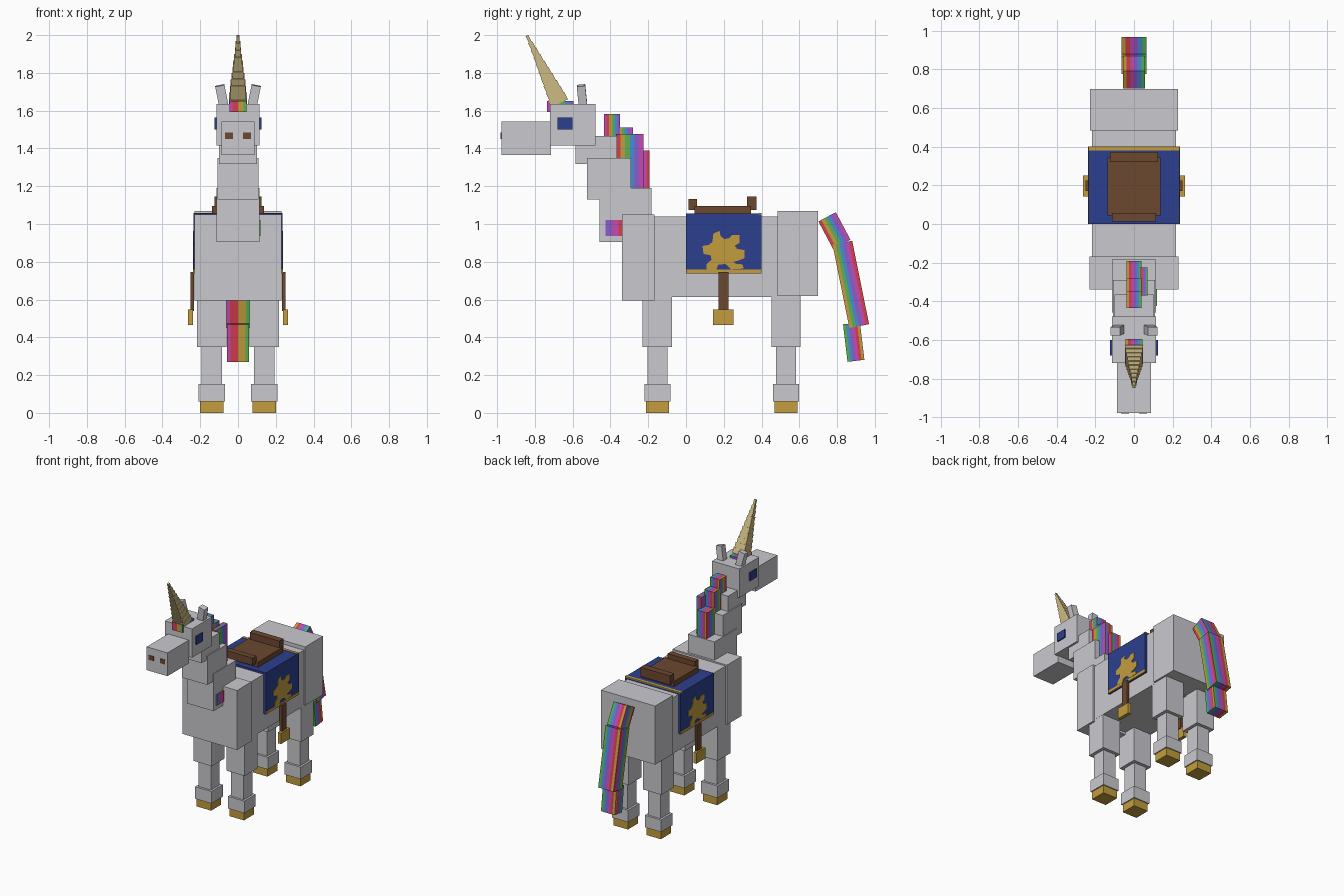
import bpy, bmesh, math
from mathutils import Vector, Matrix

cube = bpy.data.objects.get("Cube")
if cube:
    bpy.data.objects.remove(cube, do_unlink=True)


def material(name, rgb):
    lin = [((c / 255 + 0.055) / 1.055) ** 2.4 if c > 10 else c / 3294 for c in rgb]
    m = bpy.data.materials.new(name)
    m.use_nodes = True
    m.diffuse_color = (*lin, 1)
    bsdf = m.node_tree.nodes["Principled BSDF"]
    bsdf.inputs["Base Color"].default_value = (*lin, 1)
    bsdf.inputs["Roughness"].default_value = 0.8
    return m


COAT = material("pale grey", (202, 202, 207))
GOLD = material("gold", (196, 158, 62))
BLUE = material("royal blue", (44, 63, 142))
BROWN = material("leather brown", (108, 72, 48))
TAN = material("horn tan", (205, 187, 132))
RED = material("red", (214, 62, 76))
GREEN = material("green", (88, 178, 84))
SKY = material("sky blue", (72, 140, 212))
VIOLET = material("violet", (140, 92, 206))
PINK = material("magenta", (196, 76, 178))
RAINBOW = [GOLD, GREEN, SKY, VIOLET, PINK, RED]


def finish(name, bm, mats):
    bmesh.ops.recalc_face_normals(bm, faces=bm.faces)
    me = bpy.data.meshes.new(name)
    bm.to_mesh(me)
    bm.free()
    for m in mats:
        me.materials.append(m)
    ob = bpy.data.objects.new(name, me)
    bpy.context.collection.objects.link(ob)
    return ob


def add_box(bm, centre, size, rot=Matrix()):
    mat = Matrix.Translation(centre) @ rot @ Matrix.Diagonal((*size, 1))
    bmesh.ops.create_cube(bm, size=1, matrix=mat)


def box(name, x0, x1, y0, y1, z0, z1, mat):
    bm = bmesh.new()
    add_box(bm, ((x0 + x1) / 2, (y0 + y1) / 2, (z0 + z1) / 2), (x1 - x0, y1 - y0, z1 - z0))
    return finish(name, bm, [mat])


def sym(name, half, y0, y1, z0, z1, mat):
    return box(name, -half, half, y0, y1, z0, z1, mat)


def hair(name, centre, size, tilt=0.0, shift=0, front=None):
    """Box whose faces carry six rainbow stripes running down its length."""
    bm = bmesh.new()
    bmesh.ops.create_cube(bm, size=1)
    n = 6
    for axis in (0, 1):
        for i in range(1, n):
            co, no = Vector(), Vector()
            co[axis], no[axis] = i / n - 0.5, 1
            bmesh.ops.bisect_plane(bm, geom=bm.verts[:] + bm.edges[:] + bm.faces[:],
                                   plane_co=co, plane_no=no)
    bm.normal_update()
    for f in bm.faces:
        c, no = f.calc_center_median(), f.normal
        across = c.y if abs(no.x) > 0.5 else c.x
        i = min(n - 1, int((across + 0.5) * n))
        if no.y < -0.5:      # front: magenta on the right side to green on the left
            f.material_index = [4, 5, 5, 0, 0, 1][i]
        elif abs(no.x) > 0.5:
            f.material_index = (i + shift) % n
        else:                # back and ends
            f.material_index = [0, 5, 4, 3, 2, 1][i]
    m = Matrix.Translation(centre) @ Matrix.Rotation(tilt, 4, 'X') @ Matrix.Diagonal((*size, 1))
    bmesh.ops.transform(bm, matrix=m, verts=bm.verts)
    return finish(name, bm, RAINBOW)


def hair_span(name, x0, x1, y0, y1, z0, z1, shift=0):
    return hair(name, ((x0 + x1) / 2, (y0 + y1) / 2, (z0 + z1) / 2),
                (x1 - x0, y1 - y0, z1 - z0), 0, shift)


# Body
sym("chest", 0.23, -0.34, -0.167, 0.595, 1.05, COAT)
sym("barrel", 0.217, -0.17, 0.49, 0.613, 1.04, COAT)
sym("rump", 0.229, 0.485, 0.70, 0.62, 1.068, COAT)

# Neck and head
sym("neck_lower", 0.113, -0.457, -0.183, 0.905, 1.19, COAT)
sym("neck_middle", 0.108, -0.525, -0.29, 1.13, 1.35, COAT)
sym("neck_upper", 0.10, -0.585, -0.365, 1.318, 1.467, COAT)
sym("head", 0.115, -0.72, -0.48, 1.415, 1.635, COAT)
sym("muzzle", 0.088, -0.978, -0.715, 1.365, 1.543, COAT)

# Legs
for end, y in (("front", -0.152), ("back", 0.529)):
    for side, s in (("right", -1), ("left", 1)):
        for part, h, hy, z0, z1, mat in (("thigh", 0.077, 0.077, 0.35, 0.64, COAT),
                                         ("shin", 0.053, 0.053, 0.14, 0.36, COAT),
                                         ("fetlock", 0.069, 0.069, 0.06, 0.152, COAT),
                                         ("hoof", 0.061, 0.061, 0.0, 0.061, GOLD)):
            x = s * 0.139
            box(f"{end}_{side}_{part}", x - h, x + h, y - hy, y + hy, z0, z1, mat)

# Paired face details and stirrups
for side, s in (("right", -1), ("left", 1)):
    def pair(name, a, b, *rest):
        box(f"{side}_{name}", min(s * a, s * b), max(s * a, s * b), *rest)
    pair("eye", 0.11, 0.125, -0.68, -0.60, 1.50, 1.563, BLUE)
    pair("nostril", 0.026, 0.068, -0.982, -0.974, 1.45, 1.485, BROWN)
    pair("stirrup_strap", 0.232, 0.252, 0.172, 0.224, 0.54, 0.745, BROWN)
    pair("stirrup", 0.238, 0.264, 0.142, 0.252, 0.465, 0.547, GOLD)
    pair("blanket_hem", 0.23, 0.237, 0.0, 0.40, 0.739, 0.76, GOLD)
    bm = bmesh.new()
    rot = Matrix.Rotation(s * 0.2, 4, 'Y') @ Matrix.Rotation(0.1, 4, 'X')
    add_box(bm, (s * 0.085, -0.55, 1.675), (0.05, 0.045, 0.12), rot)
    finish(f"{side}_ear", bm, [COAT])

# Spiral horn as a stack of shrinking blocks
base, tip = Vector((0, -0.668, 1.64)), Vector((0, -0.842, 1.998))
axis = tip - base
tilt = Matrix.Rotation(math.atan2(-axis.y, axis.z), 4, 'X')
bm = bmesh.new()
steps = 10
for i in range(steps):
    w = 0.088 * (1 - i / steps) + 0.007
    add_box(bm, base + axis * ((i + 0.5) / steps), (w, w, axis.length / steps), tilt)
finish("horn", bm, [TAN])

# Blanket
sym("saddle_blanket", 0.235, 0.0, 0.40, 0.74, 1.055, BLUE)
sym("blanket_back_trim", 0.236, 0.38, 0.401, 1.05, 1.058, GOLD)

# Splash-shaped patch on both blanket sides
patch = [(.145, .95), (.178, .963), (.183, .936), (.204, .92), (.23, .926), (.246, .942),
         (.283, .942), (.283, .90), (.257, .884), (.272, .868), (.31, .862), (.31, .82),
         (.272, .804), (.25, .80), (.262, .79), (.30, .786), (.305, .764), (.24, .76),
         (.209, .788), (.172, .785), (.158, .755), (.108, .755), (.108, .788), (.135, .81),
         (.13, .835), (.093, .841), (.087, .884), (.119, .889), (.14, .905)]
for side, s in (("right", -1), ("left", 1)):
    bm = bmesh.new()
    verts = [bm.verts.new((s * 0.234, 0.2 + s * (y - 0.2), z)) for y, z in patch]
    face = bm.faces.new(verts)
    out = bmesh.ops.extrude_face_region(bm, geom=[face])
    moved = [v for v in out["geom"] if isinstance(v, bmesh.types.BMVert)]
    bmesh.ops.translate(bm, verts=moved, vec=(s * 0.004, 0, 0))
    finish(f"{side}_blanket_patch", bm, [GOLD])

# Saddle
sym("saddle_seat", 0.138, 0.045, 0.345, 1.05, 1.095, BROWN)
sym("saddle_pommel", 0.115, 0.012, 0.058, 1.075, 1.132, BROWN)
sym("saddle_cantle", 0.125, 0.322, 0.372, 1.075, 1.146, BROWN)

# Forelock and mane
hair_span("forelock", -0.045, 0.045, -0.735, -0.595, 1.592, 1.652, 4)
hair_span("mane_top", -0.04, 0.04, -0.435, -0.35, 1.38, 1.582, 4)
hair_span("mane_upper", -0.04, 0.04, -0.37, -0.28, 1.30, 1.512, 5)
hair_span("mane_side", 0.03, 0.07, -0.37, -0.225, 1.19, 1.476, 5)
hair_span("mane_lower", -0.04, 0.04, -0.30, -0.192, 1.17, 1.39, 0)
hair_span("mane_side_lock", 0.07, 0.12, -0.425, -0.22, 0.936, 1.022, 3)

# Tail
hair("tail_root", (0, 0.786, 0.965), (0.115, 0.104, 0.165), 0.49, 5)
hair("tail_middle", (0, 0.8725, 0.68), (0.13, 0.106, 0.45), 0.2, 0)
hair("tail_tip", (0, 0.888, 0.375), (0.116, 0.09, 0.20), 0.12, 1)
